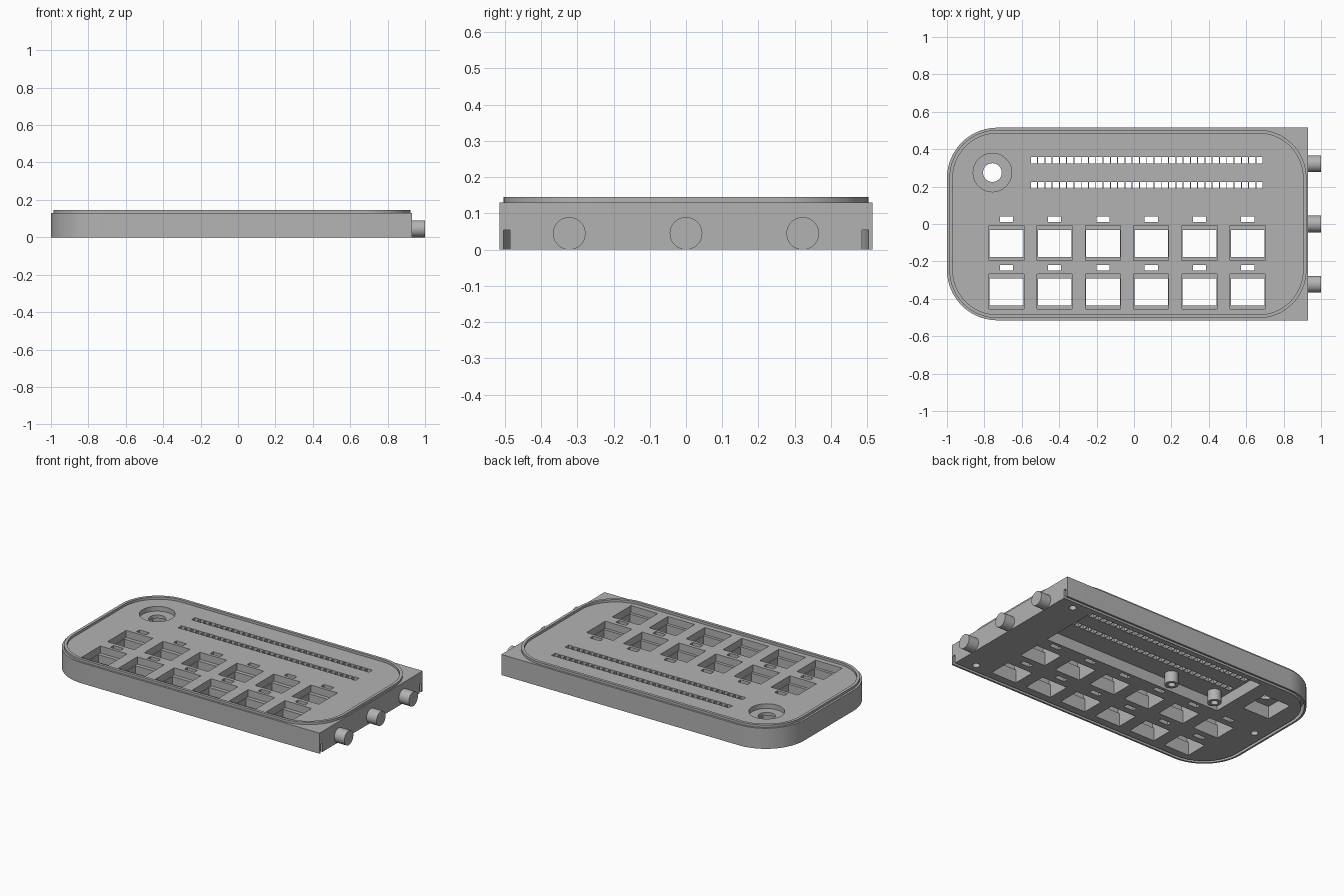
import bpy, bmesh, math

cube = bpy.data.objects.get("Cube")
if cube:
    bpy.data.objects.remove(cube, do_unlink=True)

grey = bpy.data.materials.new("plain grey")
grey.use_nodes = True
grey.diffuse_color = (0.45, 0.45, 0.45, 1)
grey.node_tree.nodes["Principled BSDF"].inputs["Base Color"].default_value = grey.diffuse_color

BACK = 0.515        # half depth of the case
LEFT, RIGHT = -1.0, 0.93
TOP = 0.13
RADIUS = 0.27
LOW, HIGH = -0.05, 0.2   # overshoot heights for cutters


def arc(cx, cy, r, start, end, steps=20):
    return [(cx + r * math.cos(math.radians(start + (end - start) * i / steps)),
             cy + r * math.sin(math.radians(start + (end - start) * i / steps)))
            for i in range(steps + 1)]


def circle(cx, cy, r, steps=40):
    return arc(cx, cy, r, 0, 360, steps)[:-1]


def rect(cx, cy, w, d):
    return [(cx - w / 2, cy - d / 2), (cx + w / 2, cy - d / 2),
            (cx + w / 2, cy + d / 2), (cx - w / 2, cy + d / 2)]


def u_path(inset, right):
    """Path along the back, round the left end and along the front."""
    r, x, y = RADIUS - inset, LEFT + RADIUS, BACK - RADIUS
    return [(right, BACK - inset)] + arc(x, y, r, 90, 180) + arc(x, -y, r, 180, 270) + [(right, -BACK + inset)]


def rounded(x0, x1, y, r):
    return (arc(x1 - r, y - r, r, 0, 90) + arc(x0 + r, y - r, r, 90, 180)
            + arc(x0 + r, r - y, r, 180, 270) + arc(x1 - r, r - y, r, 270, 360))


def prism(bm, outline, z0, z1):
    base = bm.faces.new([bm.verts.new((x, y, z0)) for x, y in outline])
    up = bmesh.ops.extrude_face_region(bm, geom=[base])["geom"]
    bmesh.ops.translate(bm, vec=(0, 0, z1 - z0), verts=[v for v in up if isinstance(v, bmesh.types.BMVert)])


def tube(bm, outer, inner, z0, z1):
    n = len(outer)
    rings = [[bm.verts.new((x, y, z)) for x, y in path]
             for path, z in ((outer, z0), (outer, z1), (inner, z1), (inner, z0))]
    for a, b in zip(rings, rings[1:] + rings[:1]):
        for i in range(n):
            j = (i + 1) % n
            bm.faces.new((a[i], a[j], b[j], b[i]))


def finish(name, bm):
    bmesh.ops.recalc_face_normals(bm, faces=bm.faces[:])
    mesh = bpy.data.meshes.new(name)
    bm.to_mesh(mesh)
    bm.free()
    obj = bpy.data.objects.new(name, mesh)
    bpy.context.collection.objects.link(obj)
    mesh.materials.append(grey)
    return obj


def select(obj):
    bpy.ops.object.select_all(action='DESELECT')
    obj.select_set(True)
    bpy.context.view_layer.objects.active = obj


def smooth(obj):
    select(obj)
    bpy.ops.object.shade_smooth_by_angle(angle=math.radians(30))


def cut(target, prisms):
    bm = bmesh.new()
    for p in prisms:
        prism(bm, *p)
    cutter = finish("cutter", bm)
    cutter.hide_render = True
    mod = target.modifiers.new("cut", 'BOOLEAN')
    mod.operation, mod.solver, mod.object = 'DIFFERENCE', 'EXACT', cutter
    select(target)
    bpy.ops.object.modifier_apply(modifier=mod.name)
    bpy.data.objects.remove(cutter, do_unlink=True)


# Case block, rounded on its left end
bm = bmesh.new()
prism(bm, u_path(0, RIGHT), 0, TOP)
case = finish("case", bm)

# Underside: rim groove, board pocket, dial pocket, screw holes
groove = u_path(0.012, RIGHT + 0.1) + u_path(0.03, RIGHT + 0.1)[::-1]
under = [(groove, LOW, 0.055),
         (rect(0.065, 0.255, 1.27, 0.39), LOW, 0.07),
         (rect(-0.76, 0.275, 0.19, 0.19), LOW, 0.08)]
under += [(circle(x, y, 0.022, 20), LOW, 0.05) for x, y in ((0.82, -0.43), (0.82, 0.43), (-0.9, 0))]
cut(case, under)

# Through openings: keys, indicator slots, dial shaft, pin rows
keys = [(-0.682 + 0.258 * i, y) for i in range(6) for y in (-0.102, -0.36)]
through = [(circle(-0.757, 0.275, 0.05), LOW, HIGH)]
for x, y in keys:
    through.append((rect(x, y - 0.003, 0.18, 0.145), LOW, HIGH))
    through.append((rect(x, y + 0.127, 0.07, 0.03), LOW, HIGH))
for i in range(32):
    for y in (0.342, 0.208):
        through.append((rect(-0.535 + 0.0389 * i, y, 0.034, 0.035), LOW, HIGH))
cut(case, through)

# Top recesses: key seats and dial counterbore
cut(case, [(rect(x, y, 0.187, 0.187), 0.085, HIGH) for x, y in keys]
    + [(circle(-0.757, 0.275, 0.103), 0.1, HIGH)])
smooth(case)

# Raised rim on the top
bm = bmesh.new()
tube(bm, rounded(-0.987, 0.922, 0.503, 0.257), rounded(-0.969, 0.904, 0.485, 0.239), TOP - 0.002, 0.145)
smooth(finish("top_rim", bm))

# Hollow posts in the board pocket
for i, x in enumerate((-0.18, -0.5)):
    bm = bmesh.new()
    tube(bm, circle(x, 0.12, 0.04, 24), circle(x, 0.12, 0.022, 24), 0, 0.072)
    smooth(finish(f"board_post_{i + 1}", bm))

# Round pegs on the right end
for i, y in enumerate((-0.322, 0, 0.322)):
    bpy.ops.mesh.primitive_cylinder_add(vertices=40, radius=0.045, depth=0.08,
                                        location=(0.96, y, 0.045), rotation=(0, math.pi / 2, 0))
    peg = bpy.context.object
    peg.name = f"end_peg_{i + 1}"
    peg.data.materials.append(grey)
    smooth(peg)
